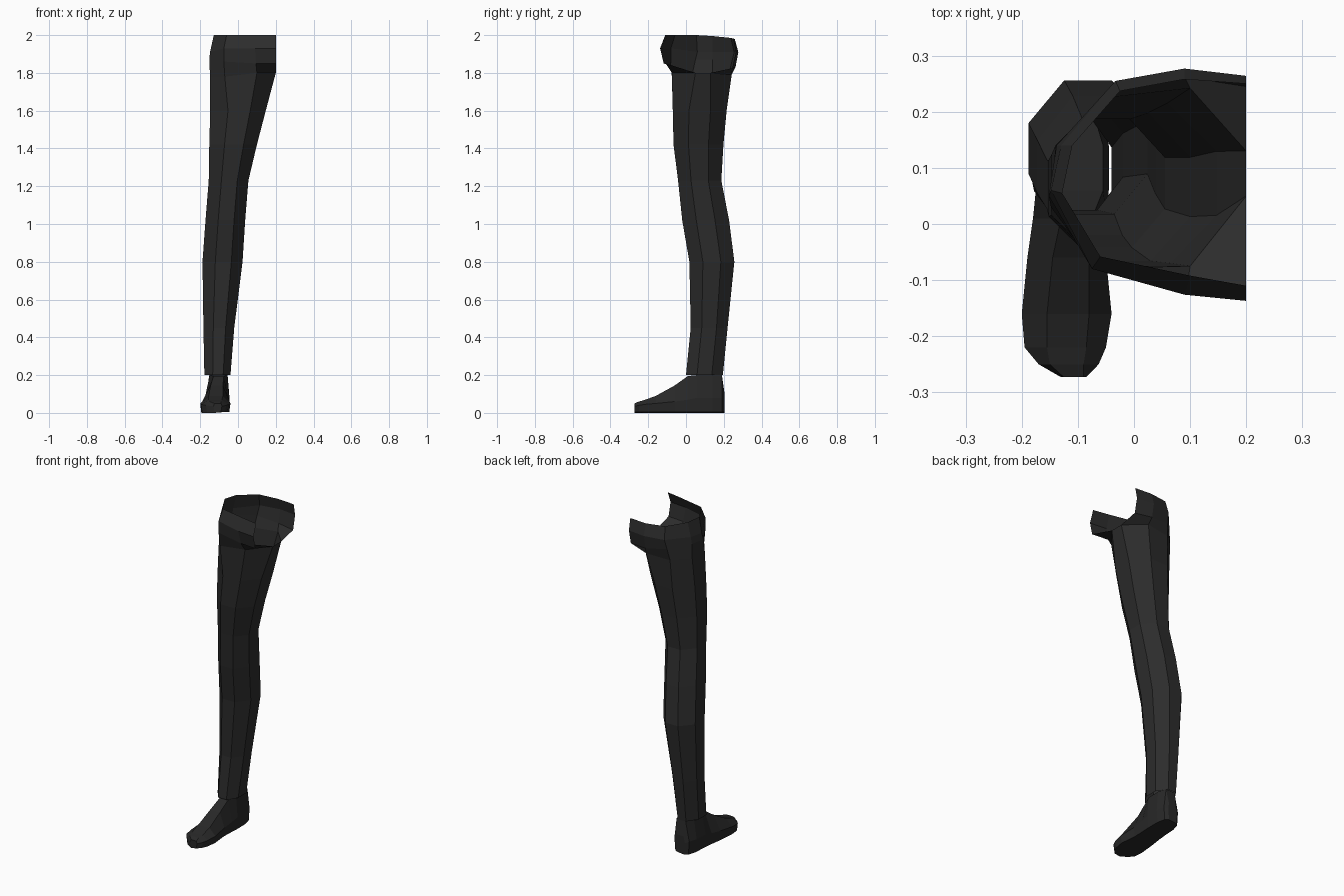
import bpy, bmesh

def material(name, v):
    m = bpy.data.materials.new(name)
    m.diffuse_color = (v, v, v, 1)
    return m

def loft(name, rings, mat, open_from=999, caps=False):
    """Skin a list of equal-length point rings; rows past open_from are not closed."""
    bm = bmesh.new()
    rows = [[bm.verts.new(p) for p in r] for r in rings]
    n = len(rows[0])
    for k, (a, b) in enumerate(zip(rows, rows[1:])):
        for i in range(n if k < open_from else n - 1):
            j = (i + 1) % n
            bm.faces.new((a[i], b[i], b[j], a[j]))
    if caps:
        bm.faces.new(rows[0])
        bm.faces.new(rows[-1][::-1])
        bmesh.ops.recalc_face_normals(bm, faces=bm.faces[:])
    me = bpy.data.meshes.new(name)
    bm.to_mesh(me)
    bm.free()
    me.materials.append(mat)
    ob = bpy.data.objects.new(name, me)
    bpy.context.collection.objects.link(ob)
    return ob

cloth = material("charcoal cloth", 0.025)
leather = material("black leather", 0.021)

# Trouser leg: eight-sided sections, from inner front clockwise to inner back
OCT = [(1, .3), (.72, 0), (.32, 0), (0, .3), (0, .68), (.3, 1), (.7, 1), (1, .7)]
def octagon(z, x0, x1, y0, y1):
    return [(x0 + u * (x1 - x0), y0 + v * (y1 - y0), z) for u, v in OCT]

leg = [octagon(*s) for s in [
    (.20, -.178, -.04, .0, .195),
    (.45, -.183, -.02, .025, .22),
    (.80, -.188, .024, .018, .256),
    (1.02, -.172, .038, -.02, .228),
    (1.23, -.155, .055, -.042, .187),
    (1.42, -.152, .10, -.066, .198),
    (1.60, -.147, .147, -.07, .215)]]

# Crotch, hip and waistband sections, open on the centre seam
leg += [
    [(.2, .05, 1.80), (.10, -.075, 1.80), (-.07, -.075, 1.78), (-.148, .03, 1.78),
     (-.14, .14, 1.78), (-.05, .225, 1.78), (.10, .242, 1.79), (.2, .13, 1.80)],
    [(.2, -.118, 1.85), (.095, -.108, 1.85), (-.075, -.08, 1.86), (-.152, .05, 1.87),
     (-.138, .14, 1.87), (-.04, .24, 1.85), (.09, .262, 1.83), (.2, .245, 1.825)],
    [(.2, -.137, 1.93), (.09, -.126, 1.93), (-.075, -.08, 1.93), (-.148, .06, 1.91),
     (-.13, .14, 1.91), (-.033, .255, 1.91), (.09, .277, 1.91), (.2, .264, 1.91)],
    [(.2, -.11, 2.0), (.10, -.092, 2.0), (-.06, -.058, 2.0), (-.128, .055, 2.0),
     (-.11, .14, 1.995), (-.025, .237, 1.985), (.09, .258, 1.98), (.2, .25, 1.98)]]
loft("trouser_leg", leg, cloth, open_from=7)

# Shoe: sections from heel to toe (y, left, right, top left, top right, side z, top z)
def section(y, xl, xr, tl, tr, zs, zt):
    e = .006
    return [(xl + e, y, 0), (xl, y, zs), (tl, y, zt), (tr, y, zt), (xr, y, zs), (xr - e, y, .005)]

shoe = [section(*s) for s in [
    (.203, -.135, -.075, -.125, -.08, .07, .11),
    (.19, -.155, -.055, -.13, -.07, .08, .20),
    (.14, -.17, -.045, -.152, -.055, .08, .20),
    (.06, -.175, -.045, -.15, -.055, .08, .20),
    (.01, -.18, -.048, -.13, -.075, .07, .195),
    (-.06, -.19, -.05, -.145, -.08, .06, .145),
    (-.16, -.2, -.04, -.155, -.08, .05, .09),
    (-.22, -.195, -.05, -.155, -.085, .045, .068),
    (-.25, -.17, -.063, -.15, -.09, .04, .06),
    (-.273, -.13, -.085, -.125, -.09, .035, .05)]]
loft("shoe", shoe, leather, caps=True)
